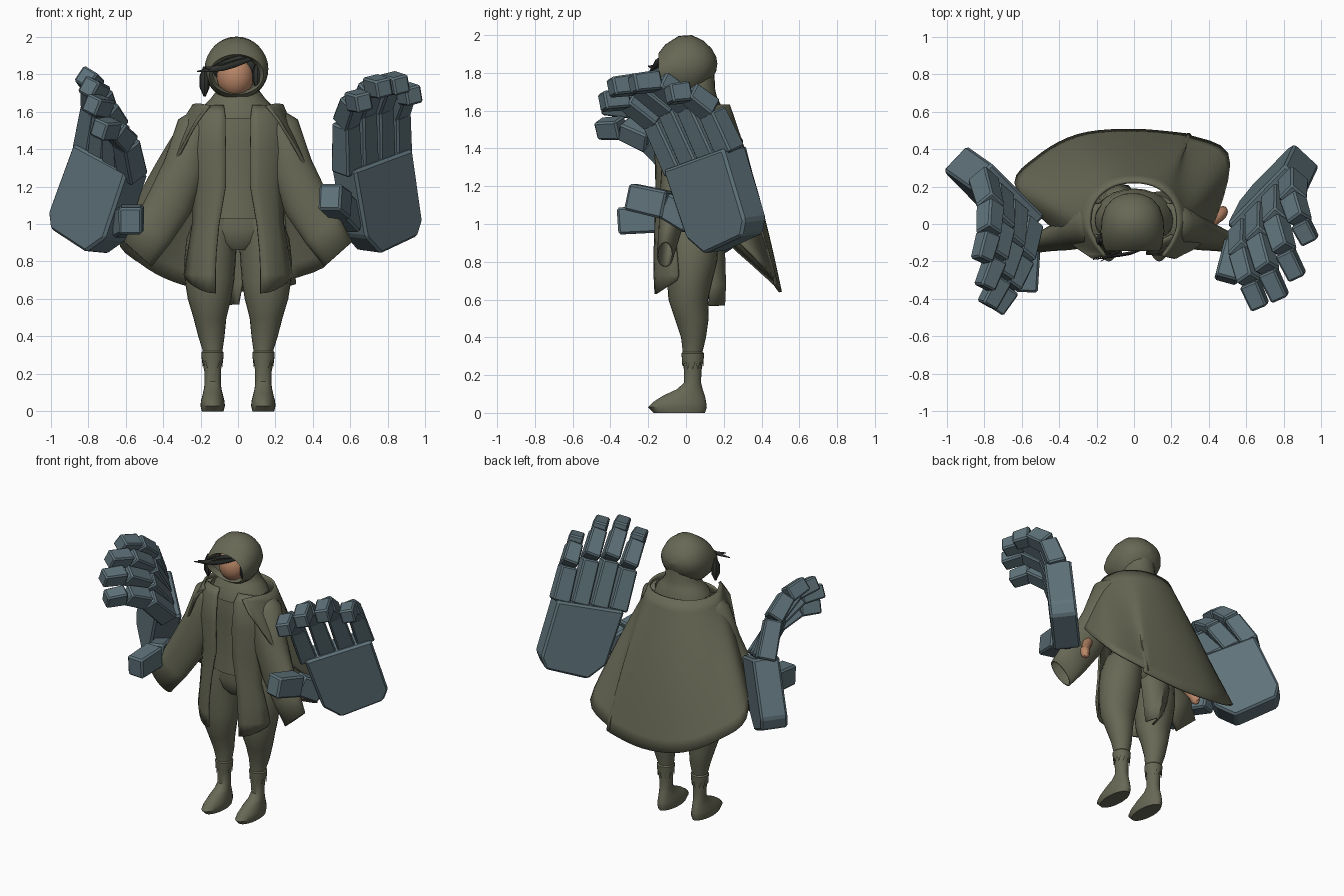
import bpy, bmesh, math
from mathutils import Vector as V, Matrix

if "Cube" in bpy.data.objects:
    bpy.data.objects.remove(bpy.data.objects["Cube"])


def material(name, rgb):
    m = bpy.data.materials.new(name)
    m.diffuse_color = (*rgb, 1)
    m.use_nodes = True
    m.node_tree.nodes["Principled BSDF"].inputs["Base Color"].default_value = m.diffuse_color
    return m


OLIVE = material("olive cloth", (0.135, 0.138, 0.09))
STEEL = material("blue grey stone", (0.115, 0.172, 0.198))
SKIN = material("skin", (0.50, 0.245, 0.14))
DARK = material("dark hair", (0.03, 0.034, 0.03))


def finish(bm, name, mat, smooth=True, thick=0):
    bmesh.ops.recalc_face_normals(bm, faces=bm.faces)
    me = bpy.data.meshes.new(name)
    bm.to_mesh(me)
    bm.free()
    me.materials.append(mat)
    ob = bpy.data.objects.new(name, me)
    bpy.context.collection.objects.link(ob)
    if smooth:
        for o in bpy.context.selected_objects:
            o.select_set(False)
        bpy.context.view_layer.objects.active = ob
        ob.select_set(True)
        bpy.ops.object.shade_smooth_by_angle(angle=math.radians(40))
    if thick:
        s = ob.modifiers.new("cloth thickness", 'SOLIDIFY')
        s.thickness, s.offset = thick, 0
    return ob


def loft(name, rings, mat, closed=True, caps=True, **kw):
    bm = bmesh.new()
    rows = [[bm.verts.new(p) for p in r] for r in rings]
    n = len(rings[0])
    for a, b in zip(rows, rows[1:]):
        for i in range(n if closed else n - 1):
            j = (i + 1) % n
            bm.faces.new((a[i], a[j], b[j], b[i]))
    if closed and caps:
        bm.faces.new(rows[0])
        bm.faces.new(rows[-1])
    return finish(bm, name, mat, **kw)


def ring(c, u, v, n=24):
    c, u, v = V(c), V(u), V(v)
    return [c + u * math.cos(2 * math.pi * i / n) + v * math.sin(2 * math.pi * i / n) for i in range(n)]


def level(z, cx, rx, cy, ry, n=24):
    return ring((cx, cy, z), (rx, 0, 0), (0, ry, 0), n)


def ball(name, c, r, mat):
    bm = bmesh.new()
    bmesh.ops.create_uvsphere(bm, u_segments=24, v_segments=14, radius=1,
                              matrix=Matrix.Translation(c) @ Matrix.Diagonal((*r, 1)))
    return finish(bm, name, mat)


def block(name, a, b, side, w, d, taper=0.88, bevel=0.015):
    """Chamfered box running from a to b; side is its width direction."""
    a, b = V(a), V(b)
    f = (b - a).normalized()
    s = (V(side) - f * f.dot(V(side))).normalized()
    t = s.cross(f)
    bm = bmesh.new()
    q = [[bm.verts.new(p + s * (w / 2 * k * i) + t * (d / 2 * k * j))
          for i, j in ((-1, -1), (1, -1), (1, 1), (-1, 1))] for p, k in ((a, 1), (b, taper))]
    bm.faces.new(q[0])
    bm.faces.new(q[1])
    for i in range(4):
        j = (i + 1) % 4
        bm.faces.new((q[0][i], q[0][j], q[1][j], q[1][i]))
    bmesh.ops.bevel(bm, geom=bm.edges[:], offset=bevel, segments=1, affect='EDGES')
    return finish(bm, name, STEEL, smooth=False)


# Legs, boots and zigzag shin bands
LEG = [(0, .135, .058, -.035, .135), (.03, .135, .065, -.045, .155), (.055, .135, .063, -.035, .142),
       (.09, .135, .054, -.012, .112), (.125, .135, .046, .02, .068), (.16, .135, .043, .035, .045),
       (.24, .135, .046, .035, .047), (.32, .135, .052, .035, .052), (.4, .142, .07, .04, .066),
       (.5, .15, .088, .03, .09), (.6, .152, .116, .012, .105), (.7, .152, .132, .02, .12),
       (.8, .15, .138, .03, .135), (.92, .14, .135, .035, .14), (1.03, .11, .125, .03, .125)]
for s, side in ((-1, "left"), (1, "right")):
    loft(side + "_leg", [level(z, s * cx, rx, cy, ry) for z, cx, rx, cy, ry in LEG], OLIVE)
    band = [level(z, s * .136, r, .036, r) for z, r in ((.25, .054), (.275, .057), (.315, .060), (.325, .050))]
    for i, p in enumerate(band[0]):
        p.z += .022 if i % 2 else -.022
    loft(side + "_shin_band", band, OLIVE, caps=False)

# Hips, tunic, neck wrap
loft("hips", [level(z, 0, rx, .03, ry) for z, rx, ry in
              ((.86, .08, .09), (.9, .16, .12), (.97, .225, .135), (1.06, .21, .125))], OLIVE)
loft("tunic", [level(z, 0, rx, cy, ry) for z, rx, cy, ry in
               ((1.03, .2, .025, .145), (1.2, .17, .025, .13), (1.4, .19, .03, .13),
                (1.55, .2, .03, .13), (1.62, .14, .03, .11))], OLIVE)
loft("neck_wrap", [level(z, 0, rx, cy, ry) for z, rx, cy, ry in
                   ((1.56, .21, .03, .16), (1.63, .185, .035, .15), (1.67, .145, .04, .125),
                    (1.71, .115, .045, .11), (1.8, .1, .05, .1))], OLIVE)

# Open coat front panels: height, inner x, outer x, inner y, outer y
PANEL = [(1.63, .075, .2, -.10, -.06), (1.58, .068, .23, -.14, -.07), (1.4, .065, .26, -.16, -.07),
         (1.2, .065, .24, -.155, -.06), (1.0, .10, .24, -.16, -.07), (.85, .115, .265, -.165, -.05),
         (.73, .12, .285, -.165, -.04)]
for s, side in ((-1, "left"), (1, "right")):
    rows = []
    for z, xi, xo, yi, yo in PANEL + [(.63, .12, .27, -.16, -.05)]:
        rows.append([V((s * (xi + (xo - xi) * t), yi + (yo - yi) * t * t,
                        z + (.07 * t * t if z < .7 else 0))) for t in (0, .25, .5, .75, 1)])
    loft(side + "_coat_panel", rows, OLIVE, closed=False, thick=.014)

# Coat tail behind one leg
loft("coat_tail", [[V((xa + (xb - xa) * t, y - .08 * (2 * t - 1) ** 2, z)) for t in (0, .25, .5, .75, 1)]
                   for z, xa, xb, y in ((1.05, -.22, .06, .17), (.85, -.2, .04, .2),
                                        (.68, -.14, .02, .205), (.57, -.06, .0, .2))],
     OLIVE, closed=False, thick=.014)

# Wide flattened sleeves with a forearm tucked behind each cuff
SLEEVE = [((.15, .02, 1.58), .07, .09, 35), ((.22, .0, 1.5), .11, .105, 30), ((.28, -.03, 1.3), .115, .095, 22),
          ((.36, -.06, 1.12), .12, .075, 30), ((.45, -.085, .97), .11, .055, 38), ((.535, -.11, .84), .095, .04, 42)]
for s, side in ((-1, "left"), (1, "right")):
    rows = []
    for (x, y, z), r, d, a in SLEEVE:
        a = math.radians(a)
        rows.append(ring((s * x, y, z), (s * r * math.cos(a), 0, r * math.sin(a)), (0, d, 0)))
    loft(side + "_sleeve", rows, OLIVE, caps=False, thick=.01)
    loft(side + "_forearm", [ring((s * x, y, z), (s * r, 0, r * .5), (0, r * 1.2, 0), 12) for x, y, z, r in
                             ((.38, -.02, 1.1, .03), (.44, .03, 1.0, .025), (.465, .055, .965, .03),
                              (.475, .065, .925, .026), (.48, .07, .905, .01))], SKIN)


# Cape: sheet between a neck curve and a sweeping hem
def path(pts, n):
    """Catmull-Rom samples through pts."""
    p = [2 * V(pts[0]) - V(pts[1])] + [V(q) for q in pts] + [2 * V(pts[-1]) - V(pts[-2])]
    out = []
    for k in range(n + 1):
        u = k / n * (len(pts) - 1)
        i = min(int(u), len(pts) - 2)
        t = u - i
        a, b, c, d = p[i:i + 4]
        out.append(.5 * (2 * b + (c - a) * t + (2 * a - 5 * b + 4 * c - d) * t * t
                         + (3 * b - a - 3 * c + d) * t ** 3))
    return out


def mirrored(half):
    return [(-x, y, z) for x, y, z in half] + [(x, y, z) for x, y, z in half[-2::-1]]


neck = mirrored([(.15, -.17, 1.63), (.2, -.1, 1.64), (.235, 0, 1.635), (.21, .12, 1.63), (.12, .2, 1.63), (0, .225, 1.63)])
hem = mirrored([(.22, -.185, 1.55), (.395, -.05, 1.23), (.63, .2, .93), (.51, .36, .78), (.29, .475, .675), (0, .5, .64)])
# one side of the hem hangs a little higher
hem[-4:-2] = [(.29, .47, .705), (.505, .355, .83)]
top, low = path(neck, 48), path(hem, 48)
rows = []
for k in range(13):
    t = k / 12
    row = []
    for a, b in zip(top, low):
        p = a.lerp(b, t)
        out = V((p.x, p.y - .02, 0)).normalized()
        row.append(p + (out * .017 + V((0, 0, .01))) * math.sin(math.pi * t) * (b - a).length)
    rows.append(row)
loft("cape", rows, OLIVE, closed=False, thick=.016)

# Hood: rings from the face opening to the back (y, top, bottom, half width)
HOOD = [(-.105, 1.89, 1.705, .125), (-.145, 1.905, 1.69, .145), (-.11, 1.95, 1.67, .16), (-.04, 1.995, 1.66, .17),
        (.03, 2.0, 1.67, .165), (.09, 1.972, 1.71, .145), (.135, 1.93, 1.76, .105), (.16, 1.885, 1.81, .05),
        (.166, 1.849, 1.847, .001)]
rows = []
for k, (y, zt, zb, rx) in enumerate(HOOD):
    r = ring((-.008, y, (zt + zb) / 2), (rx, 0, 0), (0, 0, (zt - zb) / 2), 32)
    for p in r:
        p.y += max(0, 1.79 - p.z) * .6 * max(0, 1 - k / 5)
    rows.append(r)
loft("hood", rows, OLIVE, caps=False)

# Head and swept hair
ball("face", (-.015, -.025, 1.79), (.1, .1, .115), SKIN)
ball("hair_back", (-.008, -.005, 1.835), (.132, .08, .09), DARK)


def lock(name, pts, widths, flat=.5):
    loft(name, [ring(p, (0, w * flat, 0), (0, 0, w), 8) for p, w in zip(path(pts, len(widths) - 1), widths)], DARK)


lock("long_fringe", [(.09, -.11, 1.89), (.0, -.15, 1.86), (-.1, -.17, 1.83), (-.22, -.19, 1.814)], (.01, .016, .02, .018, .012, .003))
lock("upper_fringe", [(.07, -.11, 1.89), (-.03, -.13, 1.875), (-.13, -.145, 1.84)], (.01, .016, .016, .005))
lock("short_fringe", [(-.06, -.135, 1.85), (-.12, -.165, 1.83), (-.18, -.2, 1.835)], (.015, .016, .012, .003))
for x, y, dz, name in ((-.178, -.085, -.03, "left"), (.105, -.075, 0, "right")):
    loft(name + "_side_hair", [level(z + dz, x, r, y, r * 1.2, 8) for z, r in
                               ((1.87, .008), (1.82, .027), (1.76, .027), (1.71, .006))], DARK)


# Giant floating hands
def giant_hand(name, s, lean, curl_x, spread, tilts, extra, lengths, grow, thumb):
    long = V(lean).normalized()
    wide = V((s * .66, .66, .35))
    wide = (wide - long * wide.dot(long)).normalized()
    c = V((s * .755, .17, 1.135))
    # palm: outline with cut lower corners, extruded by its thickness
    front = wide.cross(long).normalized() * s
    bm = bmesh.new()
    outline = ((-spread - .03, .23), (.205, .23), (.225, -.17), (.175, -.245), (-.12, -.265), (-.22, -.15))
    q = [[bm.verts.new(c + wide * x + long * z + front * d) for x, z in outline] for d in (-.09, .09)]
    bm.faces.new(q[0])
    bm.faces.new(q[1])
    for i in range(6):
        j = (i + 1) % 6
        bm.faces.new((q[0][i], q[0][j], q[1][j], q[1][i]))
    bmesh.ops.bevel(bm, geom=bm.edges[:], offset=.014, segments=1, affect='EDGES')
    finish(bm, name + "_palm", STEEL, smooth=False)
    # four fingers of three blocks each; extra curls the inner ones more
    for f in range(4):
        w = -spread + f * (spread + .17) / 3
        curl = V((s * (curl_x[0] + (curl_x[1] - curl_x[0]) * f / 3), -.9, 0)).normalized()
        p = c + long * .21 + wide * w
        for k in range(3):
            a = math.radians(tilts[k] + extra * (3 - f) / 3)
            d = (long * math.cos(a) + curl * math.sin(a)).normalized()
            e = p + d * lengths[k] * grow[f]
            size = .126 - .01 * k
            block(f"{name}_finger_{f + 1}_part_{k + 1}", p, e - d * .006, wide, size * .95, size, .92, .01)
            p = e
    # thumb
    a, b, e = [V(p) for p in thumb]
    block(name + "_thumb_base", a, b, (0, 0, 1), .15, .11, .95, .012)
    block(name + "_thumb_tip", b, e, (0, 0, 1), .15, .13, .95, .012)


giant_hand("right_giant", 1, (-.1, -.25, .96), (.38, .45), .225, (12, 47, 96), 0, (.26, .175, .135),
           (1.12, 1.25, 1.2, .93), ((.62, .04, 1.02), (.545, -.10, 1.10), (.49, -.30, 1.145)))
giant_hand("left_giant", -1, (.3, -.2, .93), (.58, .35), .195, (22, 46, 72), 20, (.26, .18, .15),
           (1.0, 1.14, 1.15, 1.06), ((-.62, .04, 1.0), (-.565, -.14, 1.03), (-.575, -.36, 1.015)))
